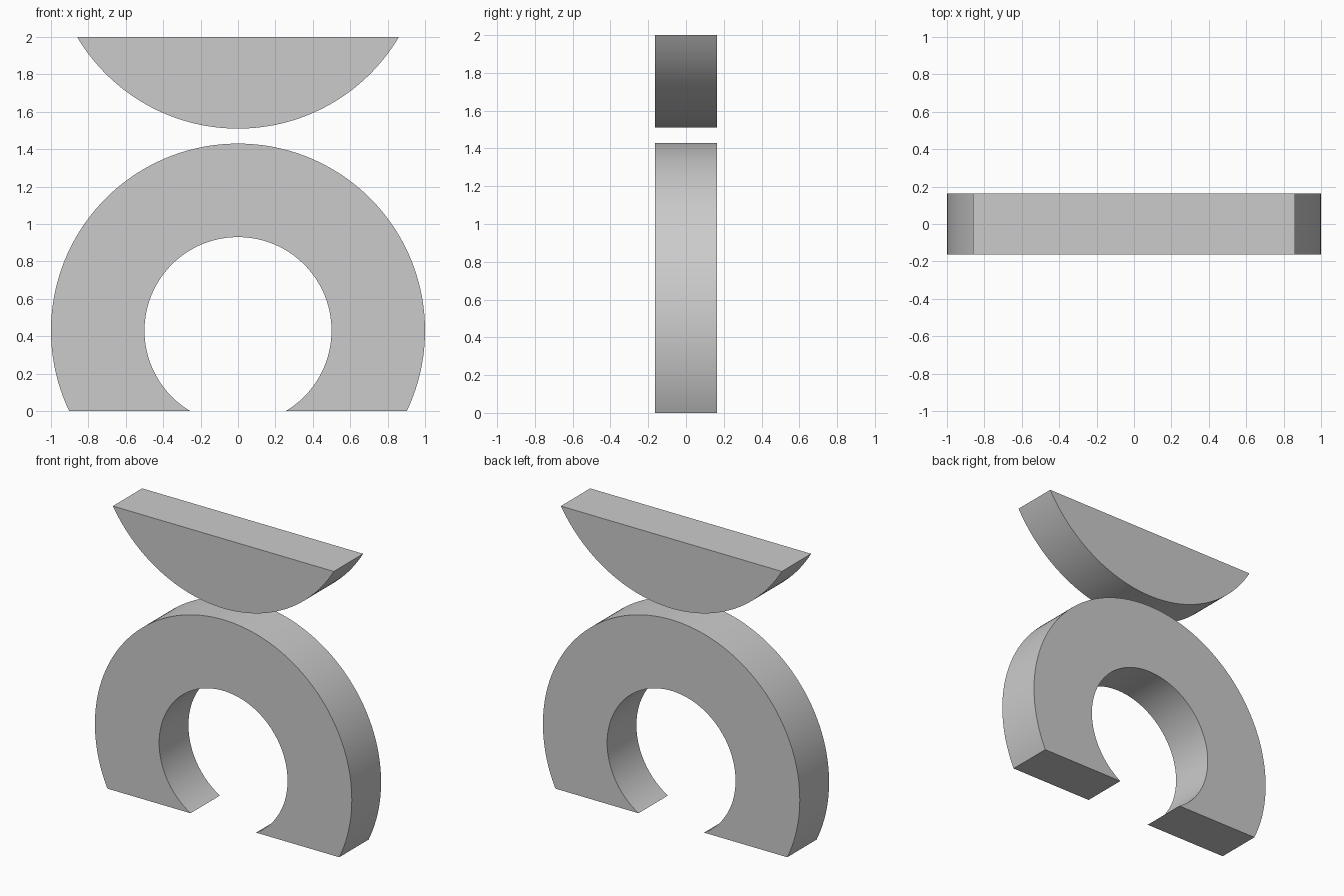
import bpy, bmesh
from math import asin, sin, cos, pi, radians

if "Cube" in bpy.data.objects:
    bpy.data.objects.remove(bpy.data.objects["Cube"])

HALF_DEPTH = 0.163


def arc(cz, r, a0, a1, n):
    """Points (x, z) along an arc centred on x = 0."""
    angles = [a0 + (a1 - a0) * i / n for i in range(n + 1)]
    return [(r * cos(a), cz + r * sin(a)) for a in angles]


def prism(name, outline):
    """Extrude an XZ outline through the depth, keeping its rims sharp."""
    bm = bmesh.new()
    face = bm.faces.new([bm.verts.new((x, -HALF_DEPTH, z)) for x, z in outline])
    ext = bmesh.ops.extrude_face_region(bm, geom=[face], use_keep_orig=True)
    moved = [g for g in ext["geom"] if isinstance(g, bmesh.types.BMVert)]
    bmesh.ops.translate(bm, verts=moved, vec=(0, 2 * HALF_DEPTH, 0))
    bmesh.ops.recalc_face_normals(bm, faces=bm.faces)
    mesh = bpy.data.meshes.new(name)
    bm.to_mesh(mesh)
    bm.free()
    obj = bpy.data.objects.new(name, mesh)
    bpy.context.collection.objects.link(obj)
    bpy.ops.object.select_all(action='DESELECT')
    obj.select_set(True)
    bpy.context.view_layer.objects.active = obj
    bpy.ops.object.shade_smooth_by_angle(angle=radians(30))
    return obj


# Open ring, cut flat where it meets the ground
RING_Z, OUTER, INNER = 0.43, 1.0, 0.5
a_out, a_in = asin(-RING_Z / OUTER), asin(-RING_Z / INNER)
prism("open_ring",
      arc(RING_Z, OUTER, a_out, pi - a_out, 128)
      + arc(RING_Z, INNER, pi - a_in, a_in, 128))

# Bowl-shaped disc segment floating above, flat on top
BOWL_Z, BOWL_R, TOP = 2.51, 1.0, 2.0
a = asin((TOP - BOWL_Z) / BOWL_R)
prism("bowl_segment", arc(BOWL_Z, BOWL_R, pi - a, 2 * pi + a, 96))
